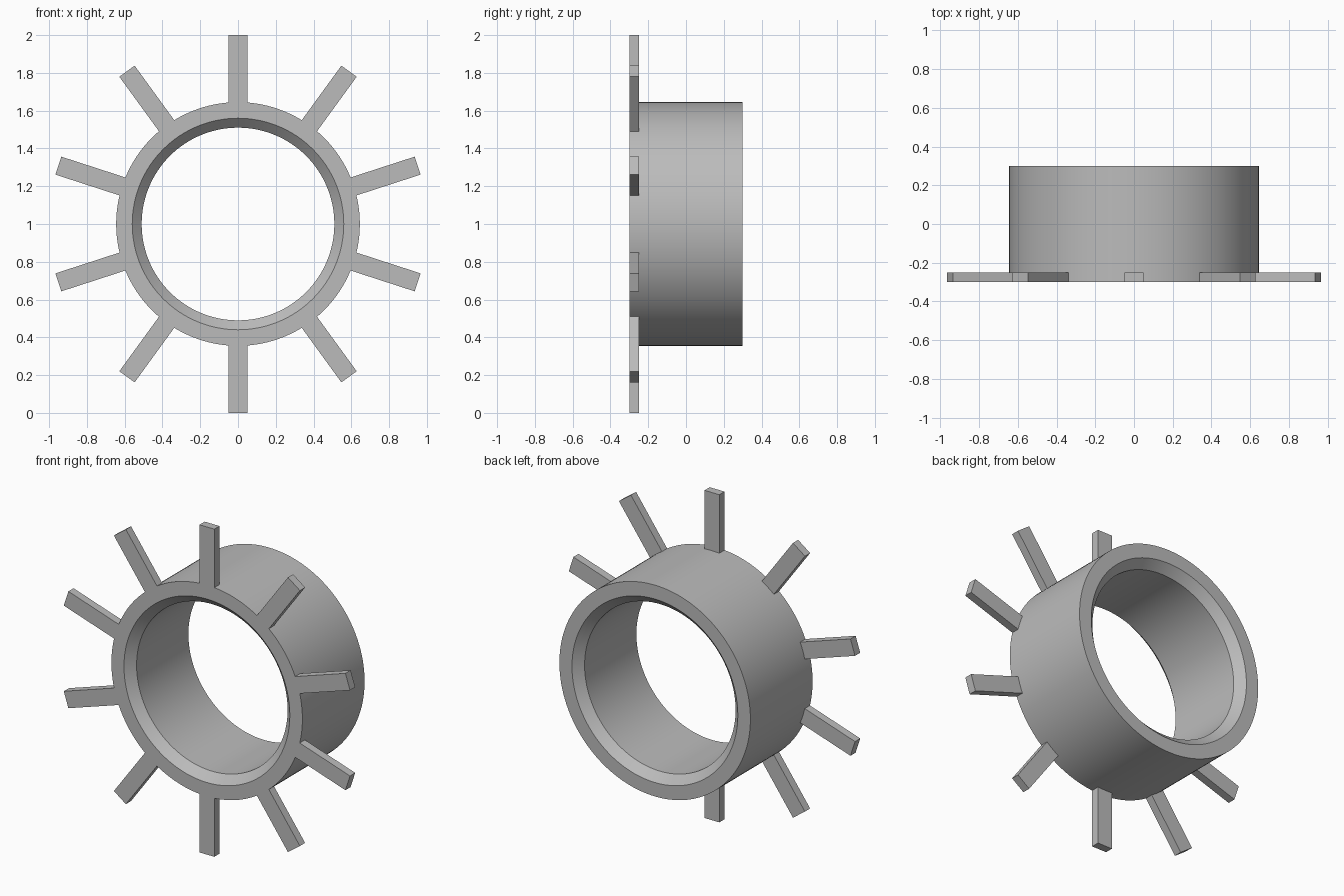
import bpy, bmesh, math
from mathutils import Matrix, Vector

if "Cube" in bpy.data.objects:
    bpy.data.objects.remove(bpy.data.objects["Cube"])

SEGMENTS = 128
SPOKES = 10
CENTRE = Vector((0, 0, 1))

grey = bpy.data.materials.new("plain grey")
grey.diffuse_color = (0.5, 0.5, 0.5, 1)
grey.use_nodes = True
grey.node_tree.nodes["Principled BSDF"].inputs["Base Color"].default_value = grey.diffuse_color


def make_object(name, bm):
    bmesh.ops.recalc_face_normals(bm, faces=bm.faces)
    mesh = bpy.data.meshes.new(name)
    bm.to_mesh(mesh)
    bm.free()
    mesh.materials.append(grey)
    obj = bpy.data.objects.new(name, mesh)
    bpy.context.collection.objects.link(obj)
    return obj


# Ring: closed (radius, y) section with chamfered bore ends, turned about y
section = [(0.645, -0.3), (0.645, 0.3), (0.56, 0.3),
           (0.51, 0.25), (0.51, -0.25), (0.56, -0.3)]
bm = bmesh.new()
loops = []
for i in range(SEGMENTS):
    a = 2 * math.pi * i / SEGMENTS
    loops.append([bm.verts.new(CENTRE + Vector((r * math.sin(a), y, r * math.cos(a))))
                  for r, y in section])
for i, loop in enumerate(loops):
    following = loops[(i + 1) % SEGMENTS]
    for j in range(len(section)):
        k = (j + 1) % len(section)
        bm.faces.new((loop[j], loop[k], following[k], following[j]))
ring = make_object("ring", bm)
bpy.context.view_layer.objects.active = ring
ring.select_set(True)
bpy.ops.object.shade_smooth_by_angle(angle=math.radians(30))

# Spokes: flat bars flush with the front of the ring, rooted inside its wall
INNER, OUTER = 0.6, 1.0
for i in range(SPOKES):
    bm = bmesh.new()
    bmesh.ops.create_cube(bm, size=1)
    place = (Matrix.Translation(CENTRE)
             @ Matrix.Rotation(2 * math.pi * i / SPOKES, 4, 'Y')
             @ Matrix.Translation((0, -0.275, (INNER + OUTER) / 2))
             @ Matrix.Diagonal((0.1, 0.05, OUTER - INNER, 1)))
    bmesh.ops.transform(bm, matrix=place, verts=bm.verts)
    make_object(f"spoke_{i + 1}", bm)
